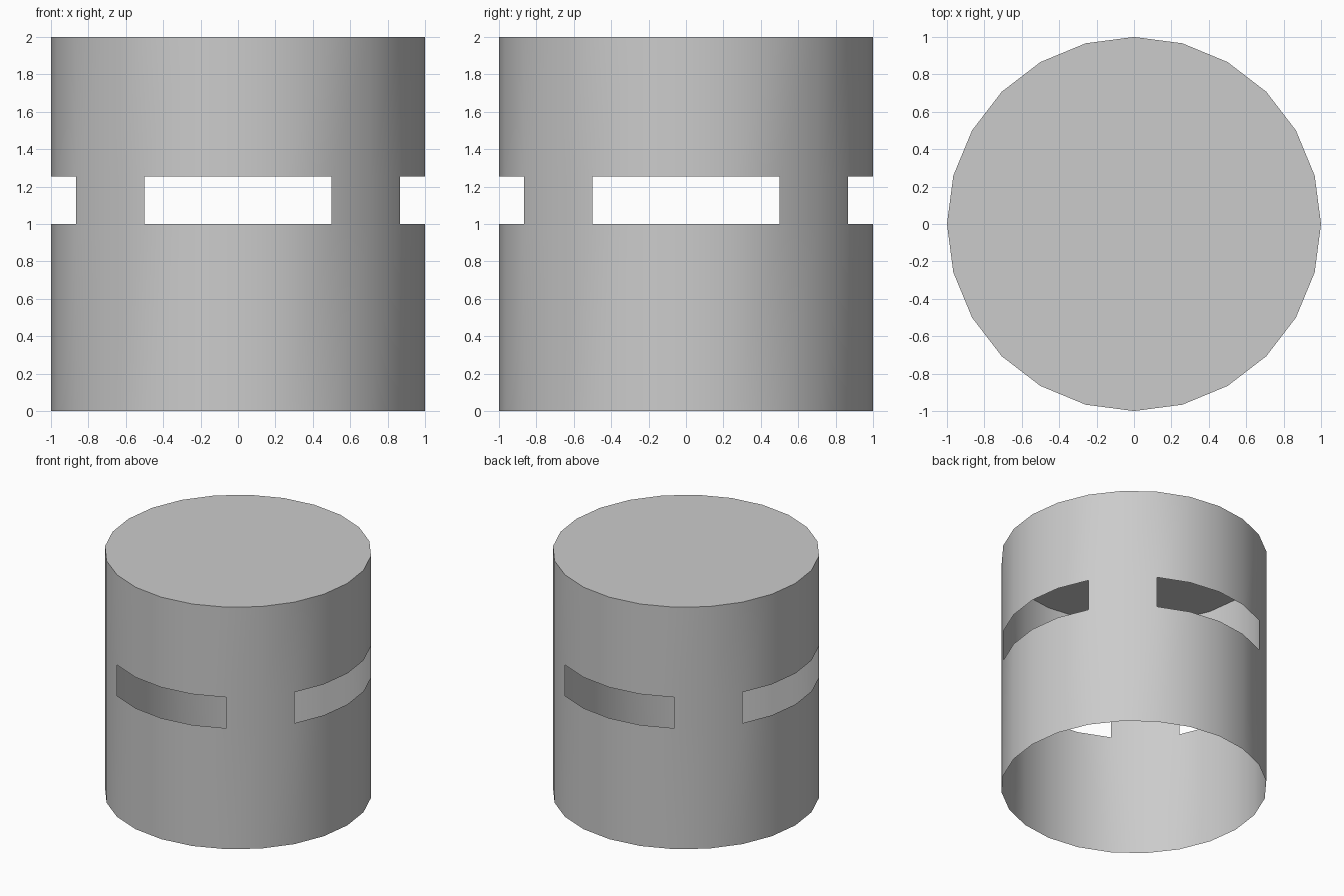
import bpy, bmesh
from math import sin, cos, radians

if "Cube" in bpy.data.objects:
    bpy.data.objects.remove(bpy.data.objects["Cube"])

SIDES = 24
LEVELS = [0, 1.0, 1.255, 2.0]   # base, slot bottom, slot top, roof

bm = bmesh.new()

# Rings of the thin wall
rings = [[bm.verts.new((cos(radians(15 * i)), sin(radians(15 * i)), z))
          for i in range(SIDES)] for z in LEVELS]

# Wall panels, leaving a four-panel slot centred on each axis
for level in range(3):
    low, high = rings[level], rings[level + 1]
    for i in range(SIDES):
        if level == 1 and (i + 2) % 6 < 4:
            continue
        j = (i + 1) % SIDES
        bm.faces.new((low[i], low[j], high[j], high[i]))

# Flat roof; the bottom stays open
bm.faces.new(rings[-1])

mesh = bpy.data.meshes.new("slotted_shell")
bm.to_mesh(mesh)
bm.free()
shell = bpy.data.objects.new("slotted_shell", mesh)
bpy.context.collection.objects.link(shell)

# Smooth wall with a crisp roof edge
bpy.context.view_layer.objects.active = shell
shell.select_set(True)
bpy.ops.object.shade_smooth_by_angle(angle=radians(30))
